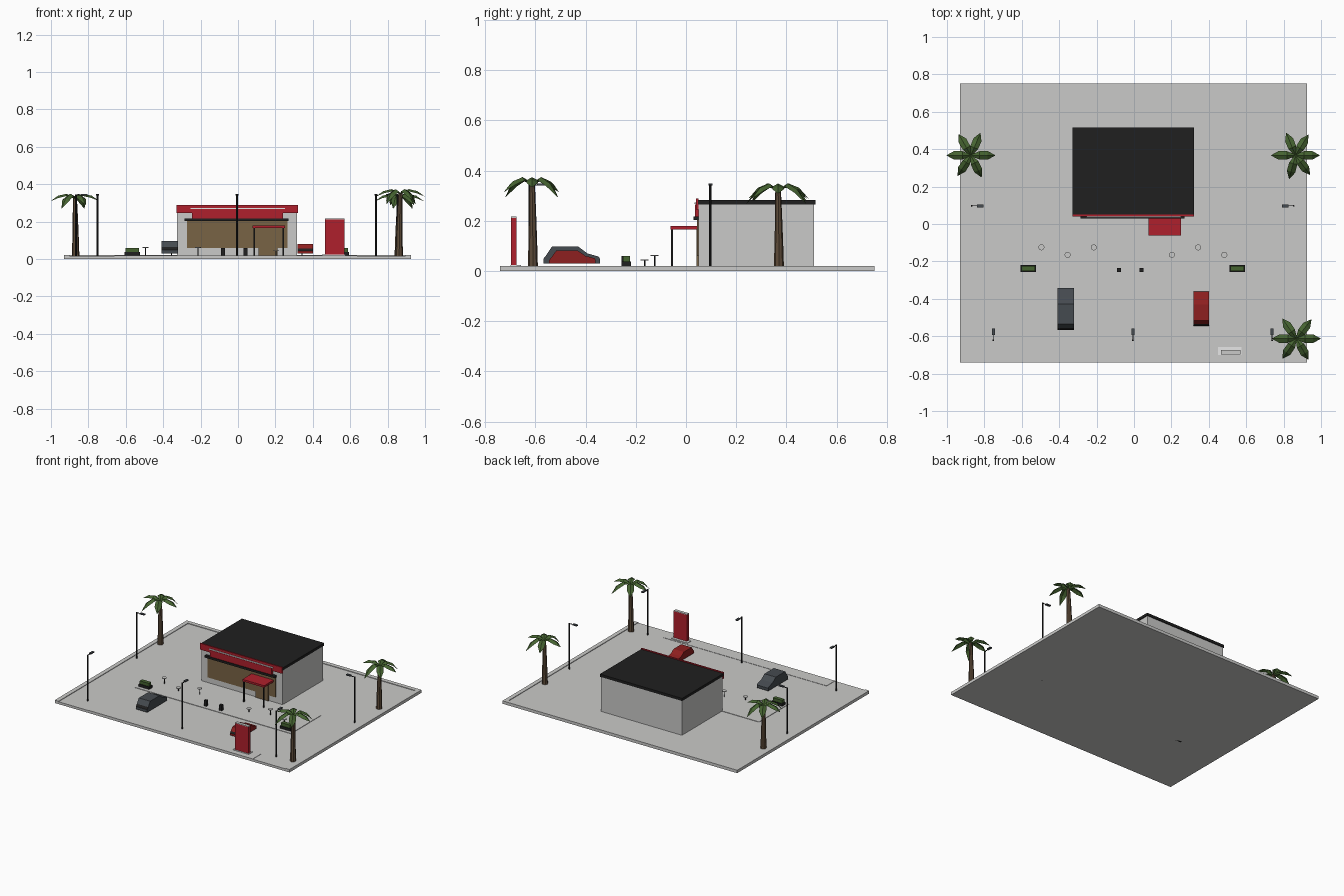
import bpy, bmesh, math
from mathutils import Vector

if "Cube" in bpy.data.objects:
    bpy.data.objects.remove(bpy.data.objects["Cube"])


def material(name, rgb):
    m = bpy.data.materials.new(name)
    m.diffuse_color = (*rgb, 1)
    m.use_nodes = True
    m.node_tree.nodes["Principled BSDF"].inputs["Base Color"].default_value = m.diffuse_color
    return m


GREY = material("concrete grey", (0.59, 0.59, 0.58))
WHITE = material("white", (0.85, 0.85, 0.85))
BLACK = material("black", (0.014, 0.014, 0.014))
RED = material("sign red", (0.43, 0.014, 0.025))
CARRED = material("car red", (0.27, 0.014, 0.014))
SLATE = material("slate", (0.06, 0.07, 0.08))
GLASS = material("bronze glass", (0.19, 0.125, 0.06))
GREEN = material("leaf green", (0.06, 0.125, 0.03))
BARK = material("bark", (0.11, 0.07, 0.04))


def make(name, bm, *mats):
    bmesh.ops.recalc_face_normals(bm, faces=bm.faces)
    me = bpy.data.meshes.new(name)
    bm.to_mesh(me)
    bm.free()
    for m in mats:
        me.materials.append(m)
    ob = bpy.data.objects.new(name, me)
    bpy.context.collection.objects.link(ob)
    return ob


def box(name, x0, x1, y0, y1, z0, z1, mat):
    bm = bmesh.new()
    bmesh.ops.create_cube(bm, size=1)
    for v in bm.verts:
        v.co = ((x0 + x1) / 2 + v.co.x * (x1 - x0),
                (y0 + y1) / 2 + v.co.y * (y1 - y0),
                (z0 + z1) / 2 + v.co.z * (z1 - z0))
    return make(name, bm, mat)


def cylinder(name, x, y, z0, z1, r, mat, sides=8):
    bm = bmesh.new()
    bmesh.ops.create_cone(bm, cap_ends=True, segments=sides, radius1=r, radius2=r, depth=z1 - z0)
    bmesh.ops.translate(bm, verts=bm.verts, vec=(x, y, (z0 + z1) / 2))
    return make(name, bm, mat)


# Site slab, curbs, patio and sign island
TOP = 0.017
box("ground_slab", -0.93, 0.925, -0.74, 0.75, 0, TOP, GREY)
box("left_curb", -0.93, -0.90, -0.74, 0.75, TOP, 0.021, GREY)
box("right_curb", 0.895, 0.925, -0.74, 0.75, TOP, 0.021, GREY)
box("back_curb", -0.90, 0.895, 0.72, 0.75, TOP, 0.021, GREY)
box("front_walk", -0.66, 0.635, -0.74, -0.645, TOP, 0.019, GREY)
box("patio", -0.62, 0.615, -0.28, 0.06, TOP, 0.020, GREY)

# Building
box("building_walls", -0.325, 0.315, 0.05, 0.51, TOP, 0.265, GREY)
box("roof", -0.33, 0.32, 0.047, 0.515, 0.265, 0.284, BLACK)
box("fascia_band", -0.33, 0.32, 0.040, 0.050, 0.245, 0.290, RED)
box("fascia_sign", -0.245, 0.24, 0.035, 0.050, 0.215, 0.265, RED)
box("fascia_stripe", -0.255, 0.25, 0.034, 0.040, 0.267, 0.273, WHITE)
box("window_awning", -0.285, 0.27, 0.030, 0.050, 0.203, 0.218, BLACK)
box("shop_window", -0.272, 0.265, 0.044, 0.050, 0.06, 0.204, GLASS)
box("door", 0.11, 0.21, 0.041, 0.050, 0.02, 0.17, GLASS)

# Entrance canopy
box("canopy", 0.078, 0.25, -0.062, 0.05, 0.166, 0.180, RED)
for x in (0.086, 0.242):
    box("canopy_post", x - 0.004, x + 0.004, -0.060, -0.052, TOP, 0.166, BLACK)

# Roadside sign
box("sign_base", 0.45, 0.575, -0.70, -0.658, TOP, 0.024, WHITE)
box("sign_panel", 0.465, 0.57, -0.697, -0.675, 0.024, 0.212, RED)
box("sign_cap", 0.465, 0.57, -0.697, -0.675, 0.212, 0.217, GREY)


# Cars: side profile pushed across the width, glazed rear slope
def car(name, x0, x1, y0, y1, h, mat):
    profile = [(0, 0), (0, 0.28), (0.05, 0.5), (0.15, 1), (0.62, 1),
               (0.78, 0.6), (0.97, 0.42), (1, 0.3), (1, 0)]
    bm = bmesh.new()
    sides = [[bm.verts.new((x, y0 + (y1 - y0) * u, 0.03 + h * v)) for u, v in profile]
             for x in (x0, x1)]
    bm.faces.new(sides[0])
    bm.faces.new(sides[1])
    n = len(profile)
    for i in range(n):
        j = (i + 1) % n
        f = bm.faces.new((sides[0][i], sides[0][j], sides[1][j], sides[1][i]))
        f.material_index = 1 if i == 1 else 0
    make(name, bm, mat, BLACK)


car("slate_car", -0.41, -0.32, -0.568, -0.343, 0.067, SLATE)
car("red_car", 0.318, 0.40, -0.545, -0.36, 0.051, CARRED)


# Street lamps with a short arm towards (dx, dy)
def lamp(x, y, dx, dy):
    cylinder("lamp_pole", x, y, TOP, 0.345, 0.005, BLACK)
    ax, ay = x + dx * 0.035, y + dy * 0.035
    box("lamp_arm", min(x, ax) - 0.002, max(x, ax) + 0.002,
        min(y, ay) - 0.002, max(y, ay) + 0.002, 0.341, 0.345, BLACK)
    cx, cy = x + dx * 0.045, y + dy * 0.045
    wx, wy = 0.008 + 0.009 * abs(dx), 0.008 + 0.009 * abs(dy)
    box("lamp_head", cx - wx, cx + wx, cy - wy, cy + wy, 0.341, 0.349, SLATE)


for x in (-0.752, -0.006, 0.738):
    lamp(x, -0.622, 0, 1)
lamp(-0.867, 0.097, 1, 0)
lamp(0.853, 0.097, -1, 0)

# Planters and bins
for x in (-0.565, 0.552):
    box("planter", x - 0.042, x + 0.042, -0.256, -0.219, 0, 0.038, BLACK)
    box("hedge", x - 0.036, x + 0.036, -0.251, -0.224, 0.038, 0.060, GREEN)
for x in (-0.08, 0.04):
    box("bin", x - 0.010, x + 0.010, -0.256, -0.236, TOP, 0.060, BLACK)

# Patio tables
for x, y, z in ((-0.495, -0.125, 0.064), (-0.355, -0.165, 0.046), (-0.215, -0.125, 0.064),
                (0.203, -0.165, 0.046), (0.343, -0.125, 0.064), (0.483, -0.165, 0.046)):
    cylinder("table_top", x, y, z - 0.004, z, 0.016, GREY, 16)
    cylinder("table_leg", x, y, TOP, z - 0.004, 0.003, BLACK, 6)


# Palms: tapered bent trunk and six folded drooping fronds
def palm(x, y, h, angles, lean):
    bm = bmesh.new()
    rings = []
    for i in range(6):
        t = i / 5
        cx, cy = x + lean * t * t, y - lean * t * t * 0.5
        r = 0.020 - 0.009 * t
        rings.append([bm.verts.new((cx + r * math.cos(a * math.pi / 4),
                                    cy + r * math.sin(a * math.pi / 4),
                                    TOP + (h - TOP) * t)) for a in range(8)])
    for lo, hi in zip(rings, rings[1:]):
        for a in range(8):
            b = (a + 1) % 8
            bm.faces.new((lo[a], lo[b], hi[b], hi[a]))
    bm.faces.new(rings[0])
    bm.faces.new(rings[-1])
    make("palm_trunk", bm, BARK)

    bm = bmesh.new()
    for k, deg in enumerate(angles):
        a = math.radians(deg)
        d, s = Vector((math.cos(a), math.sin(a), 0)), Vector((-math.sin(a), math.cos(a), 0))
        c = Vector((x + lean, y - lean * 0.5, h))
        droop = (0.035, 0.075, 0.055)[k % 3]
        stations = [(0, 0, 0.004), (0.045, 0.024, 0.022), (0.09, 0.026 - droop * 0.35, 0.023),
                    (0.130, 0.020 - droop, 0.001)]
        rows = []
        for u, z, w in stations:
            p = c + d * u + Vector((0, 0, z))
            drop = Vector((0, 0, w * 0.55))
            rows.append([bm.verts.new(q) for q in (p - s * w - drop, p, p + s * w - drop)])
        for r0, r1 in zip(rows, rows[1:]):
            for j in (0, 1):
                bm.faces.new((r0[j], r0[j + 1], r1[j + 1], r1[j]))
    make("palm_fronds", bm, GREEN)


palm(-0.868, 0.365, 0.325, (0, 67, 120, 180, 237, 296), -0.004)
palm(0.857, 0.370, 0.325, (0, 58, 112, 180, 255, 307), 0.006)
palm(0.862, -0.610, 0.350, (0, 52, 125, 180, 235, 300), 0.006)
